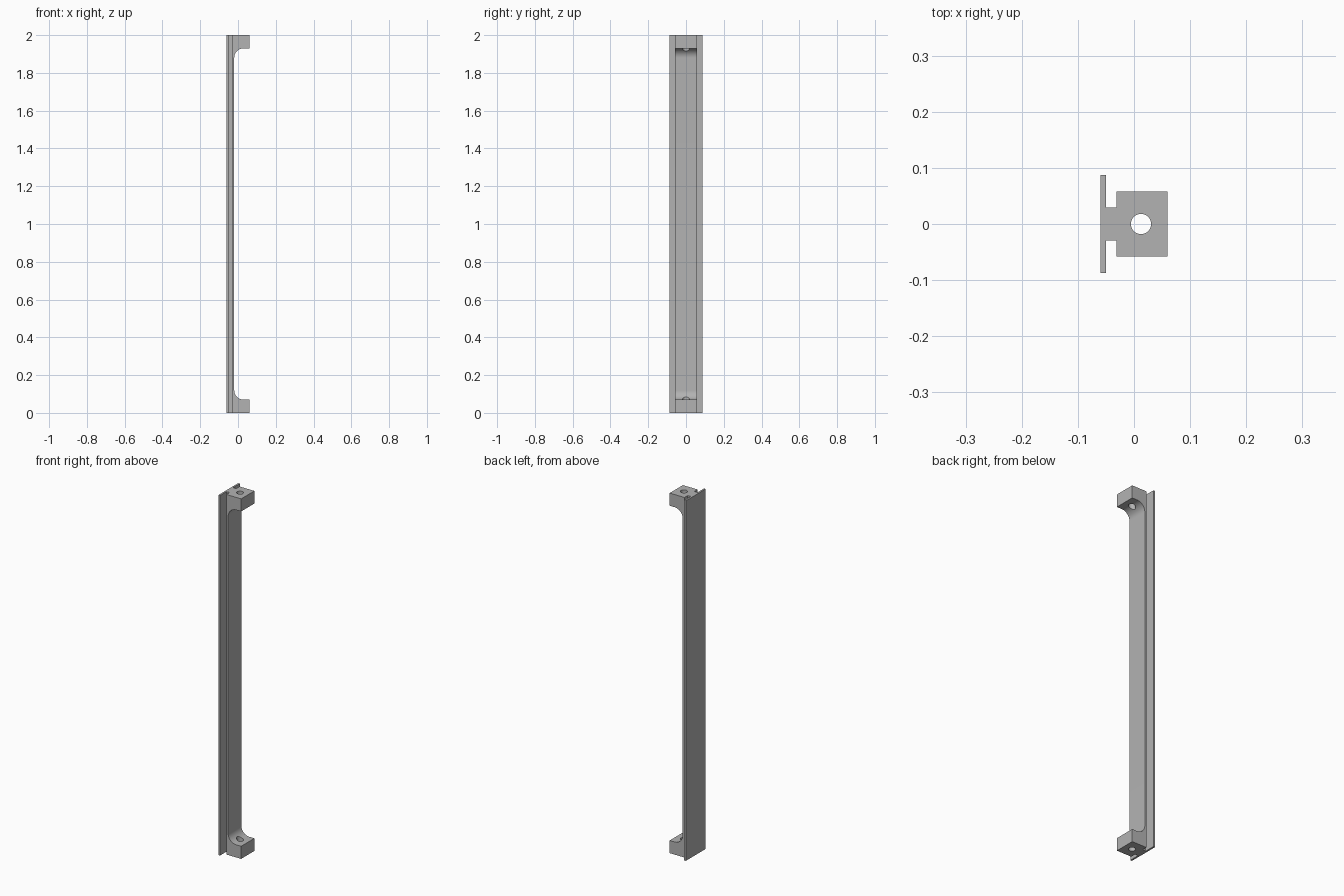
import bpy, bmesh, math

if "Cube" in bpy.data.objects:
    bpy.data.objects.remove(bpy.data.objects["Cube"], do_unlink=True)

LENGTH = 2.0
PLATE_BACK, PLATE_FRONT = -0.06, -0.05
BAR_BACK, BAR_FRONT, FOOT_FRONT = -0.031, -0.02, 0.06
FOOT_HEIGHT, FILLET = 0.07, 0.05
HOLE_X, HOLE_RADIUS = 0.0125, 0.018

grey = bpy.data.materials.new("plain grey")
grey.use_nodes = True
colour = (0.45, 0.45, 0.45, 1)
grey.diffuse_color = colour
grey.node_tree.nodes["Principled BSDF"].inputs["Base Color"].default_value = colour


def extrude_profile(name, profile, half_width):
    """Extrude an x-z outline along y, centred on y = 0."""
    bm = bmesh.new()
    face = bm.faces.new([bm.verts.new((x, -half_width, z)) for x, z in profile])
    grown = bmesh.ops.extrude_face_region(bm, geom=[face])["geom"]
    moved = [v for v in grown if isinstance(v, bmesh.types.BMVert)]
    bmesh.ops.translate(bm, verts=moved, vec=(0, 2 * half_width, 0))
    bmesh.ops.recalc_face_normals(bm, faces=bm.faces)
    mesh = bpy.data.meshes.new(name)
    bm.to_mesh(mesh)
    bm.free()
    obj = bpy.data.objects.new(name, mesh)
    bpy.context.collection.objects.link(obj)
    mesh.materials.append(grey)
    return obj


def strip(name, x0, x1, half_width):
    outline = [(x0, 0), (x1, 0), (x1, LENGTH), (x0, LENGTH)]
    return extrude_profile(name, outline, half_width)


# Wide back plate and the narrow web that joins it to the bar
strip("back_plate", PLATE_BACK, PLATE_FRONT, 0.087)
strip("web", PLATE_FRONT, BAR_BACK, 0.029)

# Handle bar with a filleted foot at each end
steps = 12
lower = [(BAR_BACK, 0), (FOOT_FRONT, 0), (FOOT_FRONT, FOOT_HEIGHT)]
for i in range(steps + 1):
    a = math.pi / 2 * i / steps
    lower.append((BAR_FRONT + FILLET * (1 - math.sin(a)),
                  FOOT_HEIGHT + FILLET * (1 - math.cos(a))))
upper = [(x, LENGTH - z) for x, z in reversed(lower)]
bar = extrude_profile("handle_bar", lower + upper, 0.058)

# Screw hole through each foot
for end, z in (("bottom", 0), ("top", LENGTH)):
    bpy.ops.mesh.primitive_cylinder_add(vertices=32, radius=HOLE_RADIUS,
                                        depth=0.4, location=(HOLE_X, 0, z))
    cutter = bpy.context.object
    cutter.name = end + "_hole_cutter"
    cutter.data.materials.append(grey)
    cutter.hide_render = True
    cutter.hide_set(True)
    cut = bar.modifiers.new(end + "_hole", "BOOLEAN")
    cut.operation = "DIFFERENCE"
    cut.solver = "EXACT"
    cut.object = cutter

# Bake the holes, drop the cutters and smooth the curved faces
bpy.ops.object.select_all(action="DESELECT")
bpy.context.view_layer.objects.active = bar
bar.select_set(True)
for modifier in list(bar.modifiers):
    cutter = modifier.object
    bpy.ops.object.modifier_apply(modifier=modifier.name)
    bpy.data.objects.remove(cutter, do_unlink=True)
bpy.ops.object.shade_smooth_by_angle(angle=math.radians(30))
